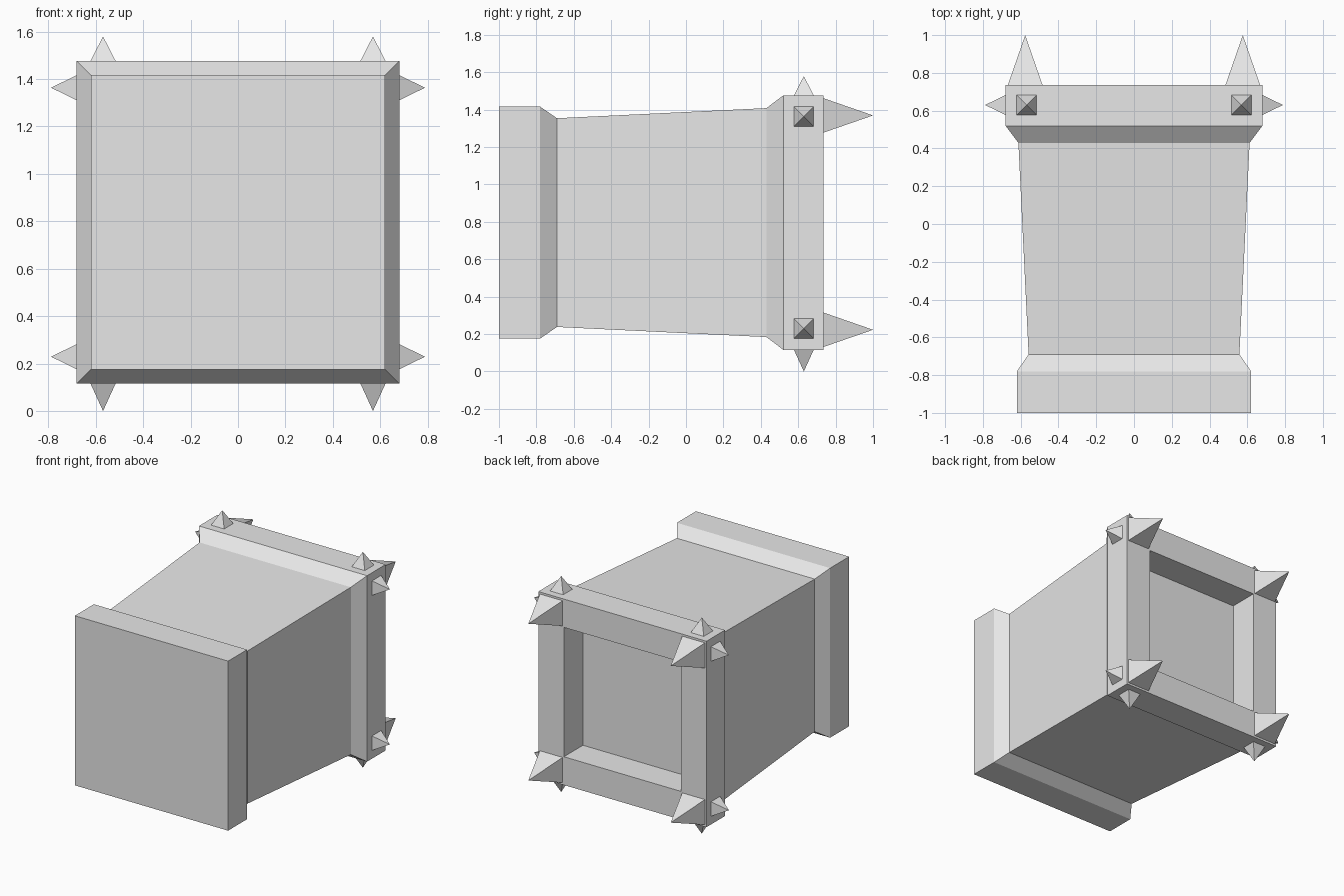
import bpy
import bmesh
from mathutils import Vector

cube = bpy.data.objects.get("Cube")
if cube:
    bpy.data.objects.remove(cube, do_unlink=True)

MID = 0.796      # height of the central axis
RIM = 0.68       # half width of the back collar
BACK = 0.735     # rear plane of the collar

grey = bpy.data.materials.new("light_grey")
grey.use_nodes = True
colour = (0.8, 0.8, 0.8, 1)
grey.diffuse_color = colour
grey.node_tree.nodes["Principled BSDF"].inputs["Base Color"].default_value = colour


def finish(name, bm):
    bmesh.ops.recalc_face_normals(bm, faces=bm.faces)
    mesh = bpy.data.meshes.new(name)
    bm.to_mesh(mesh)
    bm.free()
    mesh.materials.append(grey)
    obj = bpy.data.objects.new(name, mesh)
    bpy.context.collection.objects.link(obj)
    return obj


def square_loft(name, profile):
    """Join square sections (y, half width) along y and cap both ends."""
    bm = bmesh.new()
    rings = [[bm.verts.new((sx * h, y, MID + sz * h))
              for sx, sz in ((-1, -1), (1, -1), (1, 1), (-1, 1))]
             for y, h in profile]
    for a, b in zip(rings, rings[1:]):
        for i in range(4):
            j = (i + 1) % 4
            bm.faces.new((a[i], a[j], b[j], b[i]))
    bm.faces.new(rings[0])
    bm.faces.new(rings[-1])
    return finish(name, bm)


def spike(name, base, direction, half, length):
    """Four-sided pyramid with its base edges along the axes."""
    d = Vector(direction)
    u = Vector((d.y, d.z, d.x))
    v = d.cross(u)
    base = Vector(base)
    bm = bmesh.new()
    ring = [bm.verts.new(base + (u * a + v * b) * half)
            for a, b in ((-1, -1), (1, -1), (1, 1), (-1, 1))]
    tip = bm.verts.new(base + d * length)
    bm.faces.new(ring)
    for i in range(4):
        bm.faces.new((ring[i], ring[(i + 1) % 4], tip))
    return finish(name, bm)


# Hammer body: striking face, neck, flared collar and square rear recess
square_loft("hammer_head", [
    (-1, 0.62), (-0.78, 0.62), (-0.69, 0.558), (0.43, 0.612),
    (0.52, RIM), (BACK, RIM), (BACK, 0.473), (0.515, 0.473)])

# Spikes at each collar corner: one rearward, one sideways, one vertical
for sx, side in ((-1, "right"), (1, "left")):
    for sz, level in ((-1, "lower"), (1, "upper")):
        tag = f"{level}_{side}"
        spike(f"rear_spike_{tag}", (sx * 0.576, BACK, MID + sz * 0.573),
              (0, 1, 0), 0.092, 1 - BACK)
        spike(f"side_spike_{tag}", (sx * RIM, 0.63, MID + sz * 0.567),
              (sx, 0, 0), 0.053, 0.108)
        tip_z = 1.579 if sz > 0 else 0
        spike(f"vertical_spike_{tag}", (sx * 0.569, 0.63, MID + sz * RIM),
              (0, 0, sz), 0.053, abs(tip_z - MID) - RIM)
